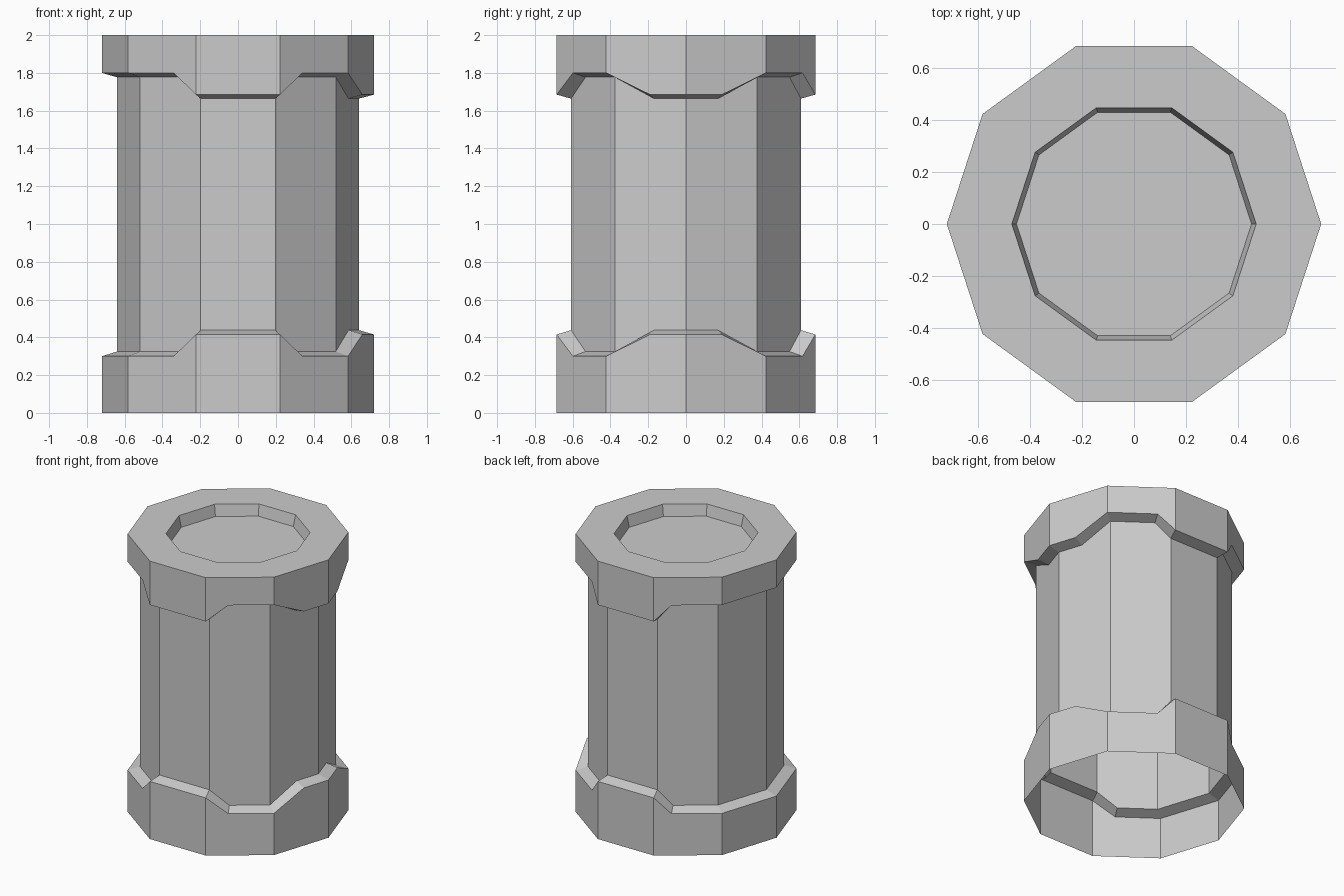
import bpy, bmesh, math

if "Cube" in bpy.data.objects:
    bpy.data.objects.remove(bpy.data.objects["Cube"])

# Collar contour: (position in 36 degree steps around the decagon, 1 = raised tab)
CONTOUR = [(0, 1), (.45, 1), (1, 0), (1.74, 0), (2, 1), (3, 1), (3.26, 0), (4, 0),
           (5, 0), (6, 0), (6.67, 0), (7, 1), (8, 1), (8.33, 0), (9, 0), (9.55, 1)]
OUTER, BODY = 0.72, 0.64


def ring(radius, z, tab=0.0):
    """Decagon ring following the contour; tab shifts z on raised points."""
    pts = []
    for pos, raised in CONTOUR:
        k, t = int(pos), pos - int(pos)
        a, b = math.radians(36 * k), math.radians(36 * (k + 1))
        x = (1 - t) * math.cos(a) + t * math.cos(b)
        y = (1 - t) * math.sin(a) + t * math.sin(b)
        pts.append((radius * x, radius * y, z + tab * raised))
    return pts


def loft(name, rings, cap=False):
    bm = bmesh.new()
    rows = [[bm.verts.new(p) for p in r] for r in rings]
    n = len(CONTOUR)
    for lo, hi in zip(rows, rows[1:]):
        for i in range(n):
            j = (i + 1) % n
            bm.faces.new((lo[i], lo[j], hi[j], hi[i]))
    if cap:
        bm.faces.new(rows[-1])
    # merge coplanar strips into clean flat panels
    bmesh.ops.dissolve_limit(bm, angle_limit=0.01, verts=bm.verts[:], edges=bm.edges[:])
    mesh = bpy.data.meshes.new(name)
    bm.to_mesh(mesh)
    bm.free()
    obj = bpy.data.objects.new(name, mesh)
    bpy.context.collection.objects.link(obj)
    return obj


# contours where the collars meet the body
low_join = ring(BODY, 0.325, 0.113)
high_join = ring(BODY, 1.777, -0.113)

# base collar, open underneath, with bevelled top edge
loft("base_collar", [ring(OUTER, 0), ring(OUTER, 0.30, 0.115), low_join])

# ten-sided body
loft("body", [low_join, high_join])

# top collar with bevelled lower edge, flat rim and shallow recess
loft("top_collar", [high_join, ring(OUTER, 1.80, -0.115), ring(OUTER, 2.0),
                    ring(0.47, 2.0), ring(0.452, 1.92)], cap=True)
